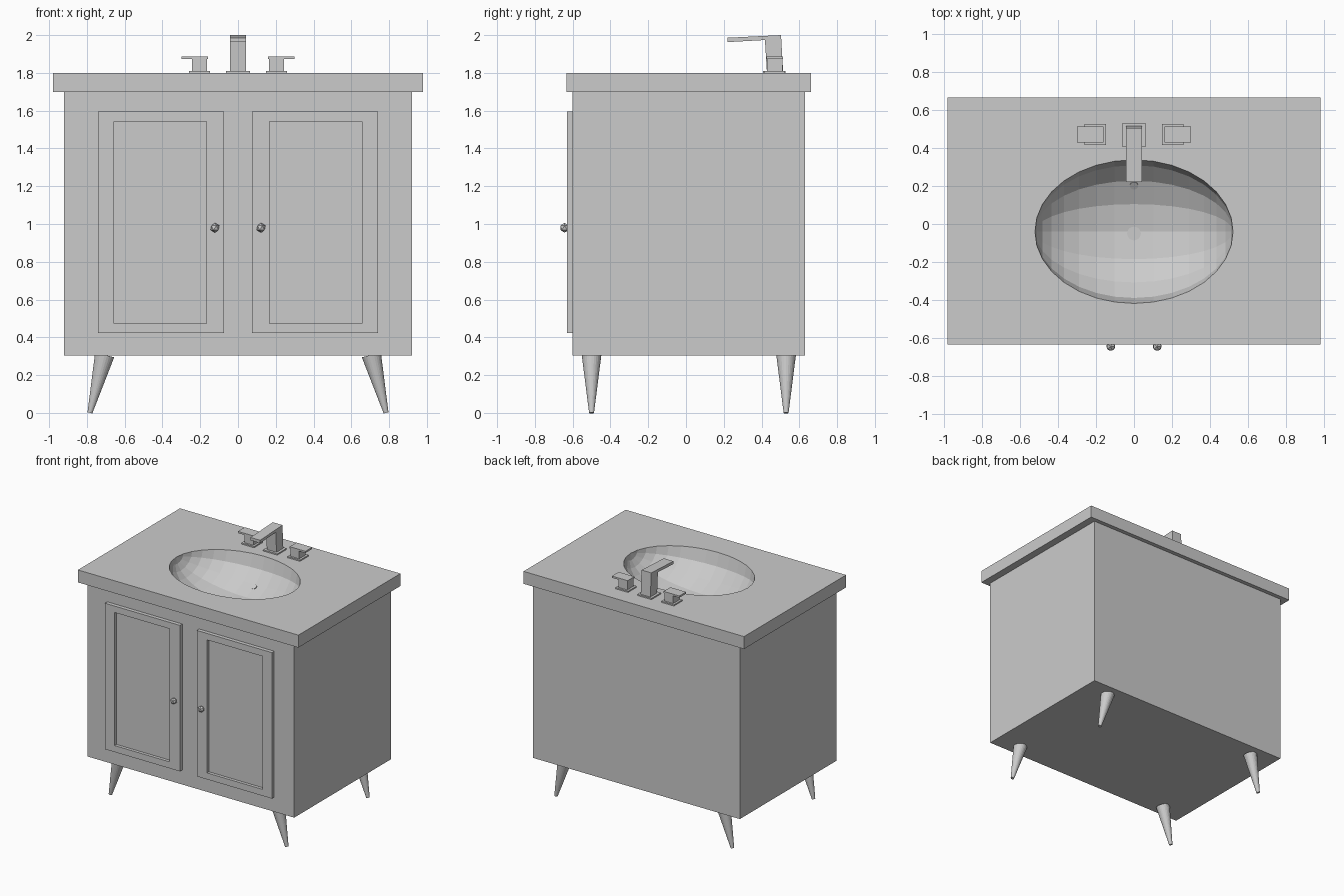
import bpy, bmesh, math
from mathutils import Vector, Matrix

cube = bpy.data.objects.get("Cube")
if cube:
    bpy.data.objects.remove(cube, do_unlink=True)

GREY = (0.6, 0.6, 0.6, 1.0)
mat = bpy.data.materials.new("plain grey")
mat.use_nodes = True
mat.diffuse_color = GREY
mat.node_tree.nodes["Principled BSDF"].inputs["Base Color"].default_value = GREY


def finish(name, bm):
    """Turn a bmesh into a named object with the shared material."""
    bmesh.ops.recalc_face_normals(bm, faces=bm.faces[:])
    mesh = bpy.data.meshes.new(name)
    bm.to_mesh(mesh)
    bm.free()
    mesh.materials.append(mat)
    obj = bpy.data.objects.new(name, mesh)
    bpy.context.collection.objects.link(obj)
    return obj


def add_box(bm, x, y, z):
    """Add a box given its (min, max) extent on each axis."""
    size = [b - a for a, b in (x, y, z)]
    mid = [(a + b) / 2 for a, b in (x, y, z)]
    m = Matrix.Translation(mid) @ Matrix.Diagonal((*size, 1))
    return bmesh.ops.create_cube(bm, size=1, matrix=m)["verts"]


def box(name, x, y, z):
    bm = bmesh.new()
    add_box(bm, x, y, z)
    return finish(name, bm)


def rod(name, start, end, r1, r2, sides=24):
    """Tapered round bar between two points."""
    a, b = Vector(start), Vector(end)
    axis = b - a
    m = Matrix.Translation((a + b) / 2) @ axis.to_track_quat("Z", "Y").to_matrix().to_4x4()
    bm = bmesh.new()
    bmesh.ops.create_cone(bm, cap_ends=True, segments=sides, radius1=r1,
                          radius2=r2, depth=axis.length, matrix=m)
    return finish(name, bm)


def mirrored(span, side):
    return tuple(sorted(side * v for v in span))


# Cabinet body and countertop
FRONT = -0.60
TOP = 1.80
cabinet = box("cabinet_body", (-0.92, 0.92), (FRONT, 0.63), (0.305, 1.70))
counter = box("countertop", (-0.98, 0.98), (-0.633, 0.663), (1.70, TOP))

# Oval basin, hollowed out of the countertop and the cabinet
BASIN = Vector((0, -0.04, TOP))
RX, RY, DEPTH = 0.52, 0.377, 0.26
bm = bmesh.new()
bmesh.ops.create_uvsphere(
    bm, u_segments=16, v_segments=16, radius=1,
    matrix=Matrix.Translation(BASIN) @ Matrix.Diagonal((RX, RY, DEPTH, 1))
    @ Matrix.Rotation(math.pi / 2, 4, "Y"))
cutter = finish("basin_cutter", bm)
cutter.hide_render = True
cutter.hide_viewport = True
cutter.display_type = "WIRE"
for obj in (counter, cabinet):
    mod = obj.modifiers.new("basin", "BOOLEAN")
    mod.operation = "DIFFERENCE"
    mod.solver = "EXACT"
    mod.object = cutter

# Drain and overflow discs
floor = TOP - DEPTH
rod("drain", (0, -0.05, floor - 0.002), (0, -0.05, floor + 0.008), 0.036, 0.036)
ang = math.acos((0.205 - BASIN.y) / RY)
wall = Vector((0, 0.205, TOP - DEPTH * math.sin(ang)))
inward = Vector((0, -math.cos(ang) / RY, math.sin(ang) / DEPTH)).normalized()
rod("overflow", wall - inward * 0.005, wall + inward * 0.01, 0.022, 0.022, 16)

for side, label in ((1, "left"), (-1, "right")):
    # Door with a recessed centre panel
    bm = bmesh.new()
    add_box(bm, mirrored((0.075, 0.742), side), (FRONT - 0.03, FRONT), (0.422, 1.595))
    bm.normal_update()
    face = min(bm.faces, key=lambda f: f.calc_center_median().y)
    panel = mirrored((0.166, 0.657), side)
    mid_x = sum(panel) / 2
    bmesh.ops.inset_individual(bm, faces=[face], thickness=0.04)
    for v in face.verts:
        v.co.x = panel[1] if v.co.x > mid_x else panel[0]
        v.co.z = 1.543 if v.co.z > 1 else 0.474
    bmesh.ops.inset_individual(bm, faces=[face], thickness=0.0005)
    for v in face.verts:
        v.co.y += 0.024
    finish(label + "_door", bm)

    # Faceted knob on a short stem
    x = side * 0.122
    bm = bmesh.new()
    bmesh.ops.create_icosphere(bm, subdivisions=1, radius=0.026,
                               matrix=Matrix.Translation((x, -0.643, 0.98)))
    finish(label + "_knob", bm)
    rod(label + "_knob_stem", (x, -0.64, 0.98), (x, -0.62, 0.98), 0.012, 0.012, 8)

    # Splayed tapered legs
    for y, place in ((-0.50, "front"), (0.53, "back")):
        rod(f"{place}_{label}_leg", (side * 0.784, y, 0), (side * 0.706, y, 0.307),
            0.013, 0.052)

    # Tap handle: foot plate, post and flat lever
    bm = bmesh.new()
    add_box(bm, mirrored((0.148, 0.26), side), (0.415, 0.525), (TOP, 1.81))
    add_box(bm, mirrored((0.165, 0.243), side), (0.43, 0.51), (1.81, 1.873))
    add_box(bm, mirrored((0.16, 0.30), side), (0.427, 0.513), (1.873, 1.887))
    finish(label + "_tap_handle", bm)

# Spout: foot plate and bent side profile extruded across x
box("spout_plate", (-0.063, 0.063), (0.408, 0.528), (TOP, 1.81))
profile = [(0.22, 1.963), (0.418, 1.974), (0.428, 1.81),
           (0.514, 1.81), (0.503, 2.0), (0.22, 1.986)]
bm = bmesh.new()
face = bm.faces.new([bm.verts.new((-0.043, y, z)) for y, z in profile])
ext = bmesh.ops.extrude_face_region(bm, geom=[face])
bmesh.ops.translate(bm, vec=(0.086, 0, 0),
                    verts=[g for g in ext["geom"] if isinstance(g, bmesh.types.BMVert)])
finish("spout", bm)
